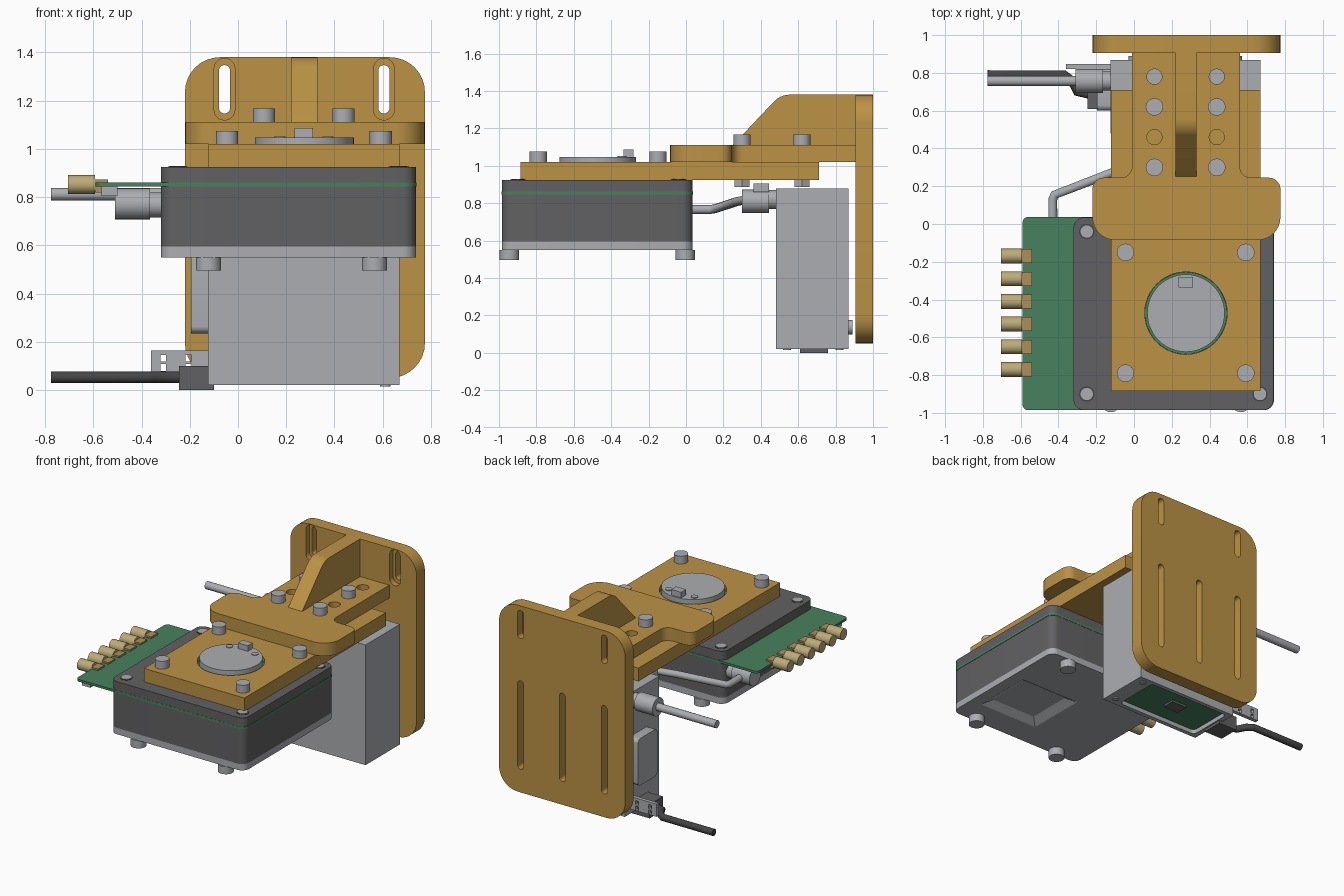
import bpy, bmesh, math
from mathutils import Vector

if "Cube" in bpy.data.objects:
    bpy.data.objects.remove(bpy.data.objects["Cube"])


def material(name, r, g, b):
    m = bpy.data.materials.new(name)
    m.use_nodes = True
    m.diffuse_color = (r, g, b, 1)
    m.node_tree.nodes["Principled BSDF"].inputs["Base Color"].default_value = (r, g, b, 1)
    return m


OCHRE = material("ochre bracket", 0.50, 0.29, 0.06)
DARK = material("dark grey casing", 0.12, 0.12, 0.125)
METAL = material("light grey metal", 0.41, 0.42, 0.44)
GREEN = material("circuit green", 0.065, 0.22, 0.115)
GOLD = material("pale gold", 0.51, 0.41, 0.19)
BRASS = material("brass", 0.42, 0.28, 0.10)
BLACK = material("black cable", 0.06, 0.06, 0.063)


def rounded(corners, steps=8):
    """Outline from (u, v, radius) corners, each filleted."""
    pts = []
    for i, (u, v, r) in enumerate(corners):
        p = Vector((u, v))
        if not r:
            pts.append(p)
            continue
        a = (Vector(corners[i - 1][:2]) - p).normalized()
        b = (Vector(corners[(i + 1) % len(corners)][:2]) - p).normalized()
        half = a.angle(b) / 2
        c = p + (a + b).normalized() * (r / math.sin(half))
        s = p + a * (r / math.tan(half)) - c
        e = p + b * (r / math.tan(half)) - c
        a0, a1 = math.atan2(s.y, s.x), math.atan2(e.y, e.x)
        turn = (a1 - a0 + math.pi) % math.tau - math.pi
        for k in range(steps + 1):
            t = a0 + turn * k / steps
            pts.append(c + Vector((math.cos(t), math.sin(t))) * r)
    return pts


def rect(u0, v0, u1, v1, r=0):
    return rounded([(u0, v0, r), (u1, v0, r), (u1, v1, r), (u0, v1, r)])


def circle(u, v, r, n=32):
    return [Vector((u + r * math.cos(math.tau * k / n), v + r * math.sin(math.tau * k / n)))
            for k in range(n)]


def prism(name, pts, lo, hi, mat, axis="z"):
    """Extrude an outline along an axis: z uses (x, y), y uses (x, z), x uses (y, z)."""
    place = {"z": lambda u, v, w: (u, v, w), "y": lambda u, v, w: (u, w, v),
             "x": lambda u, v, w: (w, u, v)}[axis]
    bm = bmesh.new()
    rings = [[bm.verts.new(place(p.x, p.y, w)) for p in pts] for w in (lo, hi)]
    bm.faces.new(rings[0])
    bm.faces.new(rings[1])
    for i in range(len(pts)):
        bm.faces.new((rings[0][i - 1], rings[0][i], rings[1][i], rings[1][i - 1]))
    bmesh.ops.recalc_face_normals(bm, faces=bm.faces)
    mesh = bpy.data.meshes.new(name)
    bm.to_mesh(mesh)
    bm.free()
    mesh.materials.append(mat)
    obj = bpy.data.objects.new(name, mesh)
    bpy.context.collection.objects.link(obj)
    return obj


def box(name, x, y, z, mat):
    return prism(name, rect(x[0], y[0], x[1], y[1]), z[0], z[1], mat)


def cut(obj, pts, lo, hi, axis="z", taper=None):
    """Subtract an extruded outline; taper shrinks its upper end about its centre."""
    cutter = prism("cutter", pts, lo, hi, obj.data.materials[0], axis)
    cutter.hide_render = True
    if taper:
        mid = sum(pts, Vector((0, 0))) / len(pts)
        for v in cutter.data.vertices:
            if v.co.z > (lo + hi) / 2:
                v.co.xy = mid + (v.co.xy - mid) * taper
    mod = obj.modifiers.new("cut", "BOOLEAN")
    mod.operation, mod.solver, mod.object = "DIFFERENCE", "EXACT", cutter
    bpy.context.view_layer.objects.active = obj
    bpy.ops.object.modifier_apply(modifier=mod.name)
    bpy.data.objects.remove(cutter)


def tube(name, path, r, mat):
    cu = bpy.data.curves.new(name, "CURVE")
    cu.dimensions, cu.bevel_depth, cu.bevel_resolution, cu.use_fill_caps = "3D", r, 5, True
    sp = cu.splines.new("POLY")
    sp.points.add(len(path) - 1)
    for pt, co in zip(sp.points, path):
        pt.co = (*co, 1)
    cu.materials.append(mat)
    bpy.context.collection.objects.link(bpy.data.objects.new(name, cu))


# Slotted back plate
back = prism("back_plate", rect(-0.22, 0.05, 0.775, 1.38, 0.145), 0.905, 1.0, OCHRE, "y")
for x in (-0.056, 0.605):
    cut(back, rect(x - 0.043, 1.12, x + 0.043, 1.375, 0.0425), 0.85, 0.945, "y")
    cut(back, rect(x - 0.023, 1.147, x + 0.023, 1.347, 0.0225), 0.85, 1.05, "y")
for x in (-0.056, 0.275, 0.605):
    cut(back, rect(x - 0.023, 0.215, x + 0.023, 0.845, 0.0225), 0.85, 1.05, "y")

# T shaped arm and its rib
arm = prism("arm", rounded([(-0.22, -0.085, 0.12), (0.775, -0.085, 0.12), (0.775, 0.245, 0.06),
                            (0.56, 0.245, 0.06), (0.56, 0.91, 0), (-0.01, 0.91, 0),
                            (-0.01, 0.245, 0.06), (-0.22, 0.245, 0.06)]), 1.02, 1.112, OCHRE)
prism("rib", rounded([(0.245, 1.105, 0), (0.505, 1.38, 0.12), (0.91, 1.38, 0), (0.91, 1.105, 0)]),
      0.22, 0.33, OCHRE, "x")

# Lower mounting plate with a round opening
plate = box("mounting_plate", (-0.122, 0.67), (-0.885, 0.71), (0.925, 1.02), OCHRE)
cut(plate, circle(0.275, -0.472, 0.218, 48), 0.9, 1.05)

# Bolts
for x in (0.108, 0.438):
    for y in (0.46, 0.78):
        cut(arm, circle(x, y, 0.04), 1.0, 1.15)
    for y in (0.30, 0.62):
        prism("arm_bolt", circle(x, y, 0.046), 1.112, 1.167, METAL)
        prism("arm_nut", circle(x, y, 0.046, 6), 0.885, 0.925, METAL)
for x in (-0.045, 0.592):
    for y in (-0.15, -0.79):
        prism("plate_bolt", circle(x, y, 0.046), 1.02, 1.075, METAL)

# Round cap in the opening
prism("cap_seal", circle(0.275, -0.472, 0.217, 48), 0.926, 0.99, GREEN)
prism("cap", circle(0.275, -0.472, 0.205, 48), 0.95, 1.047, METAL)
box("cap_key", (0.235, 0.312), (-0.335, -0.28), (1.04, 1.087), METAL)
for x in (0.173, 0.374):
    prism("cap_pin", circle(x, -0.342, 0.023), 1.045, 1.052, METAL)

# Camera casing, base, feet and board
prism("casing", rect(-0.32, -0.985, 0.738, 0.035, 0.055), 0.595, 0.925, DARK)
base = prism("casing_base", rect(-0.32, -0.985, 0.738, 0.035, 0.055), 0.55, 0.595, METAL)
cut(base, rect(0.17, -0.81, 0.67, -0.35), 0.54, 0.585, taper=0.7)
for x in (-0.123, 0.566):
    for y in (-0.944, -0.005):
        prism("foot", circle(x, y, 0.052), 0.495, 0.55, METAL)
for x in (-0.25, 0.667):
    for y in (-0.9, -0.04):
        prism("casing_screw_ring", circle(x, y, 0.041), 0.92, 0.927, BLACK)
        prism("casing_screw", circle(x, y, 0.033), 0.92, 0.929, METAL)
prism("circuit_board", rounded([(-0.59, -0.986, 0.03), (0.741, -0.986, 0.055),
                                (0.741, 0.037, 0.055), (-0.59, 0.037, 0.03)]), 0.845, 0.861, GREEN)
box("board_socket", (-0.565, -0.5), (-0.95, -0.88), (0.805, 0.845), METAL)

# Row of edge connectors
for k in range(6):
    y = -0.17 - 0.12 * k
    prism("connector_barrel", circle(y, 0.852, 0.039, 24), -0.705, -0.592, GOLD, "x")
    box("connector_block", (-0.592, -0.54), (y - 0.037, y + 0.037), (0.82, 0.873), BRASS)

# Range sensor housing with a recessed board below
housing = box("sensor_housing", (-0.125, 0.67), (0.48, 0.868), (0.02, 0.877), METAL)
cut(housing, rect(-0.09, 0.51, 0.55, 0.84, 0.03), 0.0, 0.06)
box("sensor_board", (-0.09, 0.55), (0.51, 0.84), (0.05, 0.061), GREEN)
box("sensor_chip", (0.16, 0.28), (0.64, 0.73), (0.035, 0.05), DARK)
for y in (0.54, 0.82):
    prism("housing_screw", circle(0.61, y, 0.022, 16), 0.014, 0.02, METAL)
for x in (0.01, 0.535):
    prism("rear_stud", circle(x, 0.137, 0.038, 24), 0.86, 0.89, METAL, "y")
prism("side_box", rect(0.6, 0.235, 0.82, 0.57, 0.03), -0.195, -0.12, METAL, "x")

# Power cable of the sensor
tube("power_cable", [(-0.775, 0.757, 0.812), (-0.3, 0.757, 0.812)], 0.027, METAL)
prism("power_plug", circle(0.757, 0.812, 0.064), -0.31, -0.165, METAL, "x")
prism("power_socket", circle(0.757, 0.812, 0.05), -0.165, -0.12, METAL, "x")

# Linking rod between casing and sensor
prism("casing_plug", circle(-0.05, 0.772, 0.064), -0.51, -0.365, METAL, "x")
prism("casing_socket", circle(-0.05, 0.768, 0.052), -0.365, -0.31, METAL, "x")
tube("link_rod", [(-0.43, -0.05, 0.766), (-0.43, 0.13, 0.766), (-0.42, 0.155, 0.77),
                  (-0.12, 0.27, 0.808), (0.04, 0.33, 0.82)], 0.024, METAL)
prism("link_plug", circle(0.05, 0.81, 0.062), 0.3, 0.445, METAL, "y")
prism("link_socket", circle(0.05, 0.82, 0.05), 0.445, 0.485, METAL, "y")
box("link_clip", (0.0, 0.1), (0.36, 0.445), (0.86, 0.905), METAL)

# Data plug, cable and perforated tab
box("data_plug", (-0.245, -0.1), (0.61, 0.76), (0.0, 0.1), DARK)
tube("data_cable", [(-0.775, 0.79, 0.053), (-0.37, 0.79, 0.053), (-0.33, 0.76, 0.053),
                    (-0.3, 0.7, 0.053), (-0.23, 0.685, 0.053)], 0.024, BLACK)
tab = prism("perforated_tab", rect(-0.36, 0.075, -0.12, 0.165), 0.82, 0.846, METAL, "y")
for x in (-0.31, -0.205):
    for z in (0.093, 0.132):
        cut(tab, rect(x - 0.012, z - 0.014, x + 0.012, z + 0.014), 0.8, 0.87, "y")

# Smooth the round faces and keep the edges sharp
bpy.ops.object.select_all(action="DESELECT")
for obj in bpy.context.collection.objects:
    if obj.type == "MESH":
        obj.select_set(True)
        bpy.context.view_layer.objects.active = obj
bpy.ops.object.shade_smooth_by_angle()
